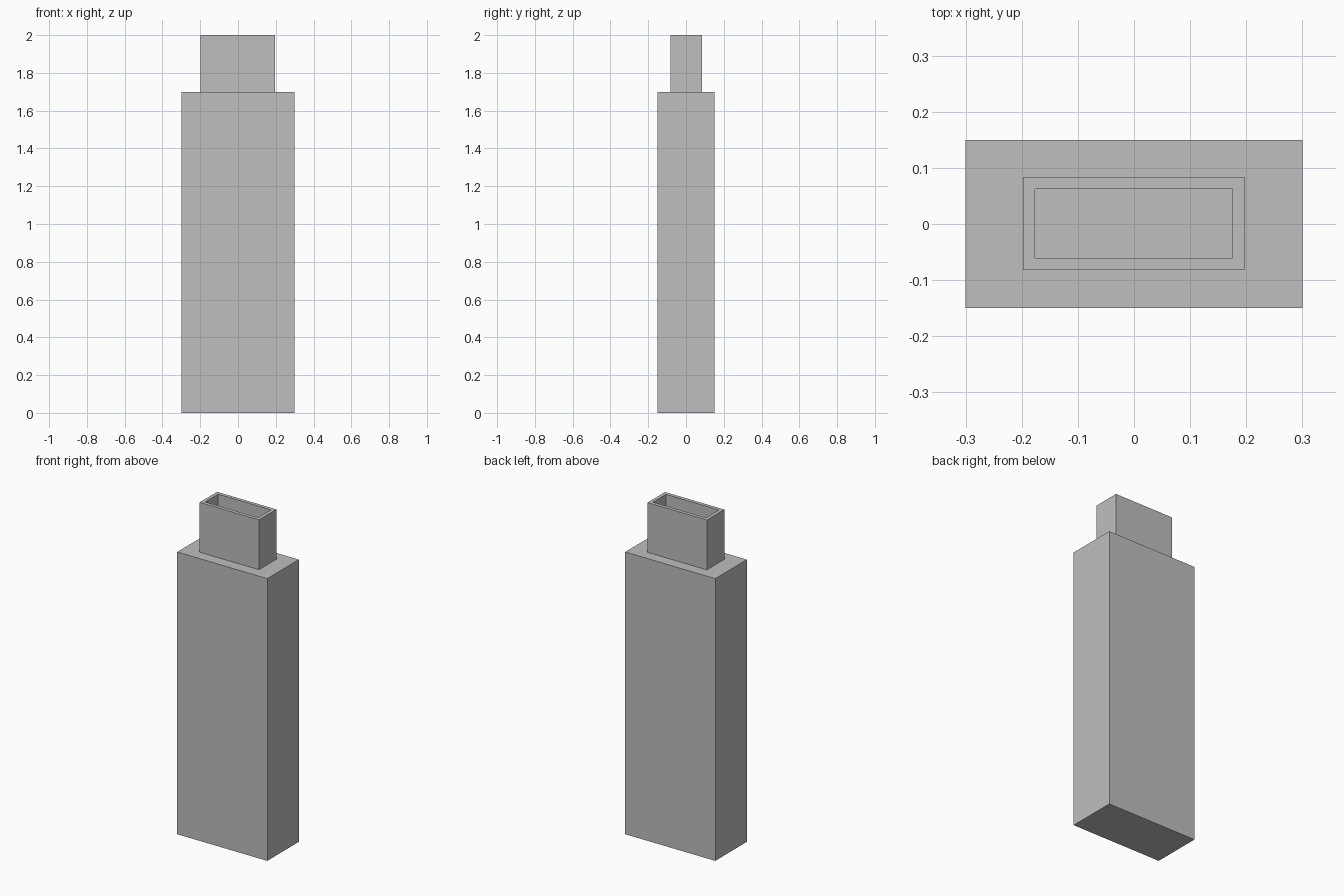
import bpy
import bmesh
from mathutils import Matrix

if "Cube" in bpy.data.objects:
    bpy.data.objects.remove(bpy.data.objects["Cube"])

grey = bpy.data.materials.new("plain grey")
grey.diffuse_color = (0.52, 0.52, 0.52, 1)
grey.use_nodes = True
grey.node_tree.nodes["Principled BSDF"].inputs["Base Color"].default_value = grey.diffuse_color


def box_bmesh(x0, x1, y0, y1, z0, z1):
    bm = bmesh.new()
    size = Matrix.Diagonal((x1 - x0, y1 - y0, z1 - z0, 1))
    place = Matrix.Translation(((x0 + x1) / 2, (y0 + y1) / 2, (z0 + z1) / 2))
    bmesh.ops.create_cube(bm, size=1, matrix=place @ size)
    return bm


def finish(bm, name):
    mesh = bpy.data.meshes.new(name)
    bm.normal_update()
    bm.to_mesh(mesh)
    bm.free()
    mesh.materials.append(grey)
    obj = bpy.data.objects.new(name, mesh)
    bpy.context.collection.objects.link(obj)
    return obj


# Main casing
finish(box_bmesh(-0.3, 0.3, -0.15, 0.15, 0, 1.7), "casing")

# Hollow plug shell: inset the top, then sink it down to the casing
bm = box_bmesh(-0.198, 0.197, -0.082, 0.084, 1.7, 2.0)
bm.normal_update()
top = max(bm.faces, key=lambda f: f.calc_center_median().z)
bmesh.ops.inset_region(bm, faces=[top], thickness=0.0215, use_even_offset=True)
floor = bmesh.ops.extrude_discrete_faces(bm, faces=[top])["faces"]
bmesh.ops.translate(bm, verts=floor[0].verts, vec=(0, 0, -0.299))
finish(bm, "plug_shell")
